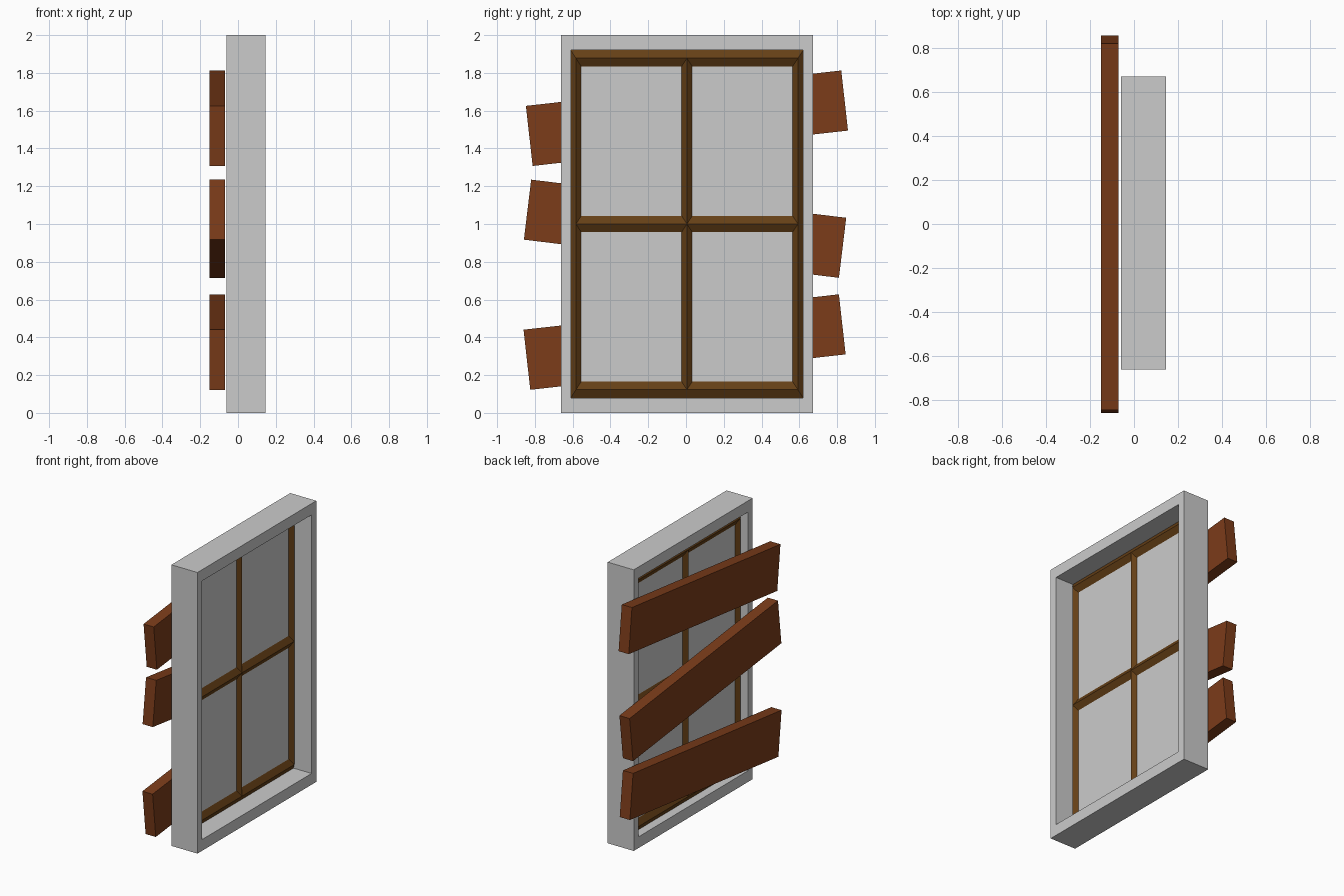
import bpy, bmesh
from math import radians
from mathutils import Matrix, Vector

if "Cube" in bpy.data.objects:
    bpy.data.objects.remove(bpy.data.objects["Cube"])

CY, CZ = 0.005, 1.0          # centre of the window in y and z


def material(name, rgb):
    m = bpy.data.materials.new(name)
    m.diffuse_color = (*rgb, 1)
    m.use_nodes = True
    m.node_tree.nodes["Principled BSDF"].inputs["Base Color"].default_value = m.diffuse_color
    return m


def add_object(name, bm, mat=None):
    bmesh.ops.recalc_face_normals(bm, faces=bm.faces)
    me = bpy.data.meshes.new(name)
    bm.to_mesh(me)
    bm.free()
    ob = bpy.data.objects.new(name, me)
    bpy.context.collection.objects.link(ob)
    if mat:
        me.materials.append(mat)
    return ob


def loft(bm, loops, closed):
    """Skin equal-length vertex loops; cap the ends unless closed."""
    rings = [[bm.verts.new(p) for p in loop] for loop in loops]
    n = len(rings[0])
    pairs = list(zip(rings, rings[1:] + rings[:1])) if closed else list(zip(rings, rings[1:]))
    for a, b in pairs:
        for i in range(n):
            j = (i + 1) % n
            bm.faces.new((a[i], a[j], b[j], b[i]))
    if not closed:
        bm.faces.new(rings[0])
        bm.faces.new(rings[-1])


def mitred_ring(bm, profile):
    """Rectangular frame; profile holds (x, half width, half height)."""
    loft(bm, [[(x, CY + sy * hy, CZ + sz * hz) for x, hy, hz in profile]
              for sy, sz in ((-1, -1), (1, -1), (1, 1), (-1, 1))], True)


def plank(name, y, z, angle):
    bm = bmesh.new()
    bmesh.ops.create_cube(bm, size=1)
    bmesh.ops.scale(bm, vec=(0.08, 1.68, 0.32), verts=bm.verts)
    bmesh.ops.rotate(bm, matrix=Matrix.Rotation(radians(angle), 3, 'X'), verts=bm.verts)
    bmesh.ops.translate(bm, vec=Vector((-0.11, y, z)), verts=bm.verts)
    add_object(name, bm, plank_wood)


plank_wood = material("plank_wood", (0.20, 0.045, 0.010))
sash_wood = material("sash_wood", (0.13, 0.050, 0.008))

# outer grey surround
bm = bmesh.new()
mitred_ring(bm, [(-0.06, 0.668, 1.0), (0.145, 0.668, 1.0),
                 (0.145, 0.615, 0.92), (-0.06, 0.615, 0.92)])
add_object("window_surround", bm)

# wooden sash and glazing bars, all with a diamond section
X0, D, WY, WZ = 0.003, 0.025, 0.0275, 0.0425
HY, HZ = 0.615 - WY, 0.92 - WZ
bm = bmesh.new()
mitred_ring(bm, [(X0, HY + WY, HZ + WZ), (X0 + D, HY, HZ),
                 (X0, HY - WY, HZ - WZ), (X0 - D, HY, HZ)])
add_object("sash_frame", bm, sash_wood)

diamond = [(-1, 0), (0, 1), (1, 0), (0, -1)]
bm = bmesh.new()
loft(bm, [[(X0 + a * D, CY + b * WY, CZ + s * HZ) for a, b in diamond] for s in (-1, 1)], False)
add_object("vertical_glazing_bar", bm, sash_wood)
bm = bmesh.new()
loft(bm, [[(X0 + a * D, CY + s * HY, CZ + b * WZ) for a, b in diamond] for s in (-1, 1)], False)
add_object("horizontal_glazing_bar", bm, sash_wood)

# glass sheet
bm = bmesh.new()
bm.faces.new([bm.verts.new((X0, CY + sy * HY, CZ + sz * HZ))
              for sy, sz in ((-1, -1), (1, -1), (1, 1), (-1, 1))])
add_object("glass", bm)

# crooked boards across the window
plank("top_plank", 0.005, 1.56, 6.4)
plank("middle_plank", -0.005, 0.975, -6.9)
plank("bottom_plank", -0.0075, 0.375, 6.4)
